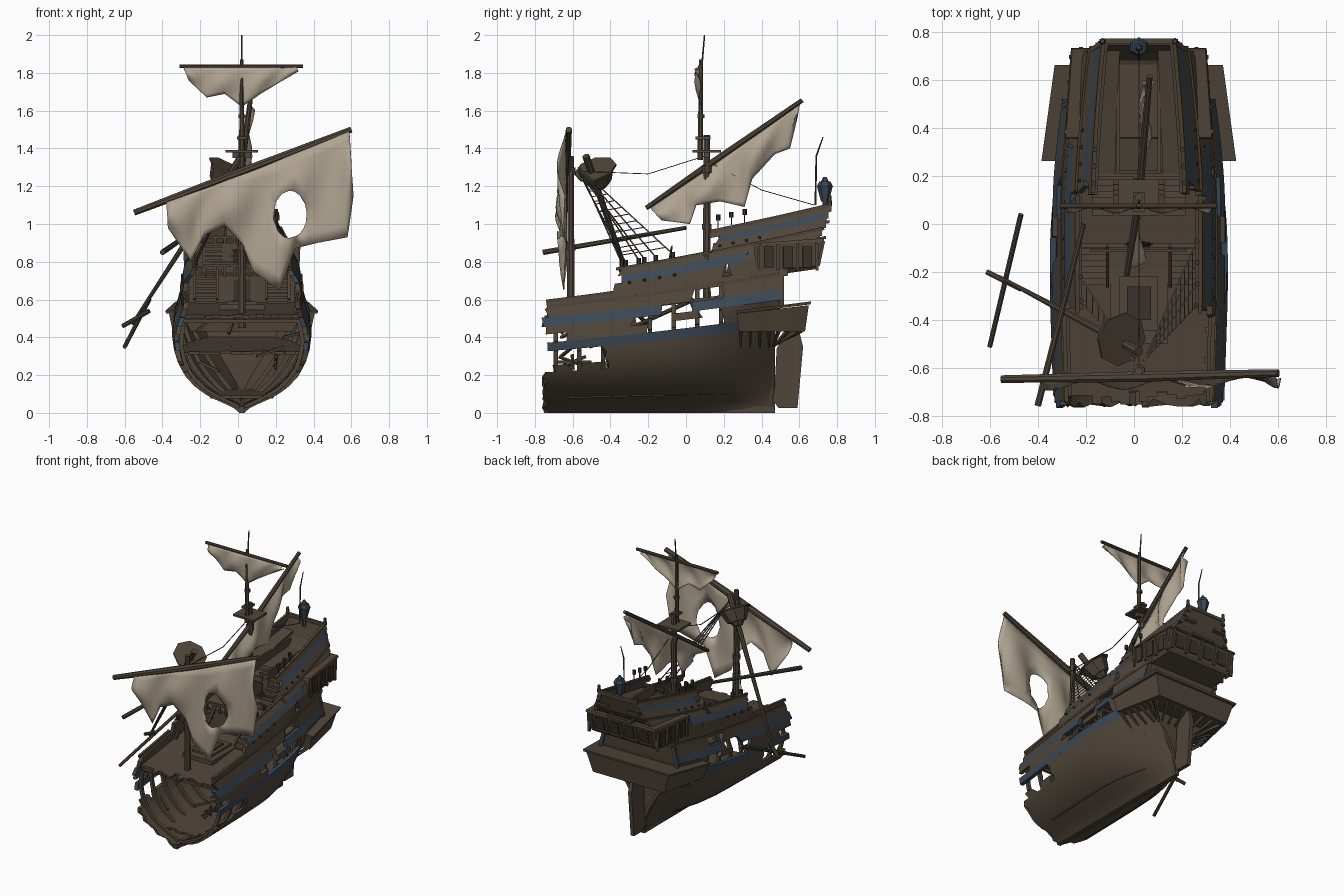
import bpy, bmesh, math, random
from mathutils import Vector as V

if "Cube" in bpy.data.objects:
    bpy.data.objects.remove(bpy.data.objects["Cube"])
random.seed(7)
X = 0.02  # ship centre line


def material(name, rgb):
    m = bpy.data.materials.new(name)
    m.diffuse_color = (*rgb, 1)
    m.use_nodes = True
    m.node_tree.nodes["Principled BSDF"].inputs["Base Color"].default_value = m.diffuse_color
    return m


WOOD, DARK, BLUE, SAIL, ROPE = 0, 1, 2, 3, 4
MATS = [material("weathered wood", (.080, .061, .042)), material("dark wood", (.04, .032, .023)),
        material("faded blue paint", (.042, .065, .093)), material("old canvas", (.44, .375, .285)),
        material("rope", (.10, .085, .068))]


def finish(name, bm, smooth=None, solid=0):
    bmesh.ops.recalc_face_normals(bm, faces=bm.faces)
    me = bpy.data.meshes.new(name)
    bm.to_mesh(me)
    bm.free()
    ob = bpy.data.objects.new(name, me)
    bpy.context.collection.objects.link(ob)
    for m in MATS:
        me.materials.append(m)
    if solid:
        md = ob.modifiers.new("thickness", 'SOLIDIFY')
        md.thickness, md.offset = solid, 0
    if smooth:
        bpy.ops.object.select_all(action='DESELECT')
        ob.select_set(True)
        bpy.context.view_layer.objects.active = ob
        bpy.ops.object.shade_smooth_by_angle(angle=math.radians(smooth))
    return ob


def loft(bm, rings, mat=WOOD):
    vs = [[bm.verts.new(p) for p in r] for r in rings]
    n = len(vs[0])
    fs = [bm.faces.new((a[i], a[(i + 1) % n], b[(i + 1) % n], b[i])) for a, b in zip(vs, vs[1:]) for i in range(n)]
    fs += [bm.faces.new(vs[0]), bm.faces.new(vs[-1])]
    for f in fs:
        f.material_index = mat


def rod(bm, a, b, r1, r2=None, n=8, mat=WOOD):
    a, b = V(a), V(b)
    r2 = r1 if r2 is None else r2
    d = (b - a).normalized()
    u = d.cross(V((0, 0, 1)) if abs(d.z) < .9 else V((0, 1, 0))).normalized()
    w = d.cross(u)
    ang = [2 * math.pi * (i + .5) / n for i in range(n)]
    loft(bm, [[p + (u * math.cos(t) + w * math.sin(t)) * r for t in ang] for p, r in ((a, r1), (b, r2))], mat)


def box(bm, c, s, mat=WOOD, yaw=0):
    k, q = math.cos(yaw), math.sin(yaw)
    ring = [(c[0] + k * x * s[0] / 2 - q * y * s[1] / 2, c[1] + q * x * s[0] / 2 + k * y * s[1] / 2)
            for x, y in ((-1, -1), (1, -1), (1, 1), (-1, 1))]
    loft(bm, [[(x, y, c[2] + h * s[2] / 2) for x, y in ring] for h in (-1, 1)], mat)


def interp(x, pts):
    for (a, p), (b, q) in zip(pts, pts[1:]):
        if x <= b:
            return p + (q - p) * max(0, (x - a) / (b - a))
    return pts[-1][1]


# Hull surface: z0 is the height at the bow break, the sheer rises toward the stern
PROFILE = [(0, .012), (.03, .05), (.07, .145), (.1, .205), (.14, .26), (.19, .308), (.24, .34), (.3, .36), (.37, .37),
           (.45, .36), (.55, .325), (.63, .308), (.7, .262), (.78, .208), (.82, .19)]


def hull(z0, y, s, inset=0):
    d = y + .75
    z = z0 + interp(z0, [(0, 0), (.35, 1), (.5, 1), (.65, 1.55), (.8, 1.6)]) * (.09 * d + .02 * d * d)
    w = interp(z0, PROFILE) * (1 - .22 * max(0, (y - .1) / .65) ** 1.5) * (1 - .09 * max(0, -y - .3))
    w *= 1 - max(0, (y + .15) / .62) ** 2 * (1 - min(1, (z0 / .45) ** 1.2)) if y < .5 else 1
    return V((X + s * max(w - inset, .003), y, z))


# Planking: low edge, high edge, intact stretches, colour
STRAKES = [(0, .215, [(-.745, .47)], 0), (.215, .25, [(-.7, -.62), (-.56, -.44)], 0), (.215, .325, [(-.43, .47)], 0),
           (.325, .37, [(-.72, .3)], BLUE), (.325, .37, [(.3, .48)], 0),
           (.37, .415, [(-.62, -.2), (.2, .5)], 0), (.415, .455, [(-.74, -.28), (-.06, .08), (.2, .52)], 0),
           (.455, .505, [(-.75, -.15), (.03, .52)], BLUE), (.505, .55, [(-.73, .02), (.18, .52)], 0),
           (.55, .585, [(-.73, .54)], 0), (.585, .63, [(-.37, .2), (.22, .54)], 0),
           (.63, .665, [(-.33, .32)], BLUE), (.63, .665, [(.32, .7)], 0), (.665, .70, [(-.36, .1), (.13, .72)], 0),
           (.70, .745, [(.14, .74)], 0), (.745, .775, [(.16, .755)], BLUE), (.775, .805, [(.13, .77)], 0)]
bm = bmesh.new()
for lo, hi, segs, mat in STRAKES:
    nh = max(1, round((hi - lo) / .025)) + 1 if hi < .33 else 2
    hs = [lo + (hi - lo) * j / (nh - 1) for j in range(nh)]
    for s in (-1, 1):
        for a, b in segs:
            ja, jb = ([random.uniform(-.02, .025) for _ in hs] for _ in "ab")
            if b > .44 or b in (.3, .32):
                jb = [0] * nh
            n = max(2, math.ceil((b - a) / .06))
            rings = []
            for i in range(n + 1):
                t = i / n
                ys = [(a + ja[k]) * (1 - t) + (b + jb[k]) * t for k in range(nh)]
                rings.append([hull(h, y, s) for h, y in zip(hs, ys)] +
                             [hull(h, y, s, .026) for h, y in zip(hs[::-1], ys[::-1])])
            loft(bm, rings, mat)
finish("hull_planking", bm, 35)

# Transom, keel and rudder
bm = bmesh.new()
levels = [(0, .46), (.1, .46), (.2, .46), (.32, .47), (.45, .5), (.585, .52), (.63, .535), (.66, .70), (.7, .73), (.8, .765)]
loft(bm, [[hull(z, y, -1), hull(z, y, 1), hull(z, y, 1) - V((0, .02, 0)), hull(z, y, -1) - V((0, .02, 0))]
          for z, y in levels])
box(bm, (X, -.14, .017), (.028, 1.22, .034))
outline = [(.465, .06), (.49, .025), (.59, .025), (.62, .35), (.6, .43), (.53, .43), (.48, .34)]
loft(bm, [[(X + d, y, z) for y, z in outline] for d in (-.014, .014)])
finish("transom_keel_rudder", bm)

# Frames and broken beams inside the hold
bm = bmesh.new()
for k in range(9):
    y = -.69 + k * .125
    for s in (-1, 1):
        top = .56 if k > 2 else random.uniform(.4, .56)
        pts = [hull(.03 + (top - .03) * i / 9, y, s, .035) for i in range(10)]
        for a, b in zip(pts, pts[1:]):
            rod(bm, a, b, .016, n=4)
    if k != 1:
        rod(bm, hull(.48, y, -1, .03), hull(.48, y, 1, .03), .013, n=4)
for x, z, dx, dz in ((-.22, .43, .1, .09), (.24, .4, .12, .03), (-.05, .42, .03, .08), (.1, .3, .14, .05), (-.1, .22, -.1, .05)):
    rod(bm, (x, -.66, z), (x + dx, -.6, z + dz), .01, n=4)
for k in range(4):  # capstan bars
    d = V((.03, math.cos(k * .8), math.sin(k * .8) * .4)) * .1
    rod(bm, V((.2, -.6, .27)) - d, V((.2, -.6, .27)) + d, .009, n=5)
finish("hold_frames", bm)


# Plank decks with ragged front ends
def deck(name, z0, ya, yb, n, ragged, fa=-1, fb=1):
    bm = bmesh.new()
    for i in range(n):
        f = [fa + (fb - fa) * (i + e) / n for e in (0, 1)]
        y0 = ya + random.random() * ragged
        rings = []
        for k in range(7):
            y = y0 + (yb - y0) * k / 6
            p = hull(z0, y, 1, .015)
            row = [(X + (p.x - X) * g, y) for g in f]
            rings.append([(x, y, p.z) for x, y in row] + [(x, y, p.z - .016) for x, y in row[::-1]])
        loft(bm, rings)
    finish(name, bm)


deck("main_deck", .515, -.75, .5, 16, .07)
deck("lower_deck", .29, -.4, .45, 12, .15)
deck("hold_floor", .09, -.72, .4, 6, .1)
deck("quarter_deck", .60, -.1, .52, 14, 0)
deck("poop_deck_left", .735, .2, .76, 3, 0, -1, -.45)
deck("poop_deck_right", .735, .2, .76, 3, 0, .45, 1)
deck("poop_well", .66, .22, .74, 4, 0, -.45, .45)

# Bulkheads, hatch, stairs and helm
bm = bmesh.new()
box(bm, (X, -.09, .655), (.56, .02, .15))
box(bm, (X, .2, .82), (.42, .02, .16))
for x in (-.065, .105):
    box(bm, (x, .46, .93), (.014, .5, .07))
for x, y, z, h in ((X, -.102, .65, .11), (X, .188, .81, .11)):
    box(bm, (x, y, z), (.09, .006, h), DARK)
for w, z, m in ((.24, .56, 0), (.16, .575, 0), (.1, .582, DARK)):
    box(bm, (X, -.33, z), (w, w * 1.4, .03), m)
for s in (-1, 1):
    for i in range(6):
        box(bm, (X + s * .19, -.24 + i * .025, .585 + i * .025), (.11, .028, .012))
        box(bm, (X + s * .15, .05 + i * .025, .755 + i * .025), (.09, .028, .012))
    for e in (.13, .25):
        rod(bm, (X + s * e, -.26, .6), (X + s * e, -.09, .77), .01, n=4)
    for y in (-.11, .19):
        box(bm, (X + s * .11, y, .78 if y < 0 else .93), (.18, .014, .014))
        for k in range(4):
            box(bm, (X + s * (.04 + k * .05), y, .75 if y < 0 else .91), (.012, .012, .06))
for k in range(10):
    c = V((X, -.085, .83))
    p, q = (c + V((math.cos(a), .2 * math.sin(a), math.sin(a))) * .045 for a in (k * .6283, k * .6283 + .6283))
    rod(bm, p, q, .006, n=4, mat=DARK)
    rod(bm, c, c + (p - c) * 1.3, .004, n=4, mat=DARK)
finish("deck_fittings", bm)


# Stern galleries: flared boxes around the stern
def ring(h0, y0, z0, h1, y1, z1):
    return [(X - h0, y0, z0), (X + h0, y0, z0), (X + h1, y1, z1), (X - h1, y1, z1)]


bm = bmesh.new()
loft(bm, [ring(.365, .28, .43, .29, .63, .43), ring(.385, .27, .525, .33, .65, .57)])
loft(bm, [ring(.40, .265, .525, .345, .66, .575), ring(.405, .262, .54, .35, .662, .59)])
for s in (-1, 1):
    for k in range(7):
        y = .29 + k * .05
        rod(bm, (X + s * (.345 - k * .011), y, .435), hull(.25, min(y, .46), s, .01), .014, .005, n=4)
for k in range(6):
    x = X - .2 + k * .08
    rod(bm, (x, .61, .435), (x * .7, .47, .36), .014, .006, n=4)
finish("lower_gallery", bm)
bm = bmesh.new()
loft(bm, [ring(.28, .40, .72, .245, .68, .76), ring(.298, .37, .75, .268, .695, .78),
          ring(.30, .36, .885, .275, .725, .91)])
loft(bm, [ring(.308, .355, .885, .282, .732, .91), ring(.303, .36, .897, .277, .727, .925)])
for s in (-1, 1):
    for k in range(4):
        y = .385 + k * .103
        x = .305 - (y - .36) * .07
        rod(bm, (X + s * (x - .006), y, .755), (X + s * x, y, .9), .011, n=4)
        if k < 3:
            box(bm, (X + s * (x - .004), y + .052, .825), (.008, .05, .11), DARK, s * .07)
for k in range(5):
    x = X - .24 + k * .12
    rod(bm, (x, .70, .78), (x, .728, .91), .012, n=4)
    if k < 4:
        loft(bm, [[(x + a, y + d, z) for a, y, z in ((.025, .7, .80), (.095, .7, .80), (.095, .718, .89), (.025, .718, .89))]
                  for d in (0, .008)], DARK)
finish("upper_gallery_windows", bm)

# Rails along poop and bulwark tops
bm = bmesh.new()
for s in (-1, 1):
    for z0, a, b in ((.81, .13, .77), (.703, -.37, .12), (.59, -.74, -.38), (.70, .14, .73), (.56, -.72, .5)):
        pts = [hull(z0, a + (b - a) * i / 8, s, .004) for i in range(9)]
        for p, q in zip(pts, pts[1:]):
            rod(bm, p, q, .012, n=4)
    for z0, a, st in ((.625, -.3, .08), (.725, .18, .07)):  # timber heads
        for i in range(4):
            p = hull(z0, a + i * st, s)
            rod(bm, p, p + V((s * .012, 0, 0)), .009, .006, n=6, mat=DARK)
    p = hull(.81, .76, s)
    rod(bm, p, p + V((0, 0, .05)), .014, .009, n=6)
    for i in range(4):  # gratings beside the main mast
        rod(bm, (X + s * .04, .12 + i * .022, .8), (X + s * .16, .12 + i * .022, .8), .004, n=4, mat=ROPE)
        rod(bm, (X + s * (.05 + i * .03), .115, .8), (X + s * (.05 + i * .03), .19, .8), .004, n=4, mat=ROPE)
rod(bm, hull(.81, .76, -1), hull(.81, .76, 1), .015, n=4)
finish("rails", bm)

# Masts and spars: start, end, start radius, end radius
SPARS = {"fore_mast": [((X, -.61, .45), (X, -.61, 1.36), .023, .017), ((X, -.61, .86), (X, -.61, .89), .027, .027),
                       ((X, -.61, 1.26), (X, -.61, 1.3), .026, .026)],
         "fore_yard": [((-.55, -.645, 1.06), (.03, -.635, 1.28), .017, .024), ((.03, -.635, 1.28), (.6, -.62, 1.5), .024, .017)],
         "fallen_topmast": [((.02, -.53, 1.36), (-.56, -.22, .47), .02, .008), ((-.47, .04, .6), (-.6, -.51, .35), .012, .011),
                            ((-.61, -.2, .46), (-.47, -.27, .54), .012, .012)],
         "fallen_yard": [((-.4, -.755, .85), (-.21, 0, .98), .015, .011)],
         "main_mast": [((X, .11, .6), (X, .11, 1.47), .023, .018), ((X, .075, 1.34), (X, .08, 1.87), .016, .011),
                       ((X, .085, 1.85), (X, .098, 2), .005, .004), ((X, .11, .97), (X, .11, 1), .028, .028),
                       ((X, .11, 1.27), (X, .11, 1.31), .028, .028), ((X, .08, 1.56), (X, .08, 1.58), .02, .02)],
         "top_yard": [((-.31, .075, 1.835), (.345, .075, 1.835), .011, .011)],
         "lateen_yard": [((-.03, -.21, 1.085), (X, .1, 1.3), .013, .018), ((X, .1, 1.3), (.065, .615, 1.655), .018, .013)]}
for name, parts in SPARS.items():
    bm = bmesh.new()
    for p in parts:
        rod(bm, *p)
    finish(name, bm, 40)

# Lookout platform and the fallen crow's nest
bm = bmesh.new()
box(bm, (X, .11, 1.385), (.17, .15, .014))
box(bm, (X, .11, 1.365), (.1, .03, .03))
box(bm, (X, .09, 1.455), (.05, .08, .014))
c, d = V((-.07, -.47, 1.26)), V((-.47, .25, -.78)).normalized()
rod(bm, c - d * .04, c - d * .03, .115, .115, 8)
rod(bm, c - d * .03, c + d * .05, .10, .065, 8)
rod(bm, c + d * .05, c + d * .08, .05, .03, 8)
finish("lookouts", bm)

# Stern lantern and staff
bm = bmesh.new()
rod(bm, (X, .735, 1.06), (X, .735, 1.13), .014)
for z0, z1, r0, r1 in ((1.12, 1.14, .02, .026), (1.14, 1.2, .026, .042), (1.2, 1.225, .042, .03), (1.225, 1.25, .02, .008)):
    rod(bm, (X, .735, z0), (X, .735, z1), r0, r1, 6, BLUE)
rod(bm, (X, .685, 1.1), (X, .69, 1.36), .005, n=5)
rod(bm, (X, .69, 1.36), (X, .725, 1.46), .005, .003, 5)
finish("stern_lantern", bm)


# Torn sails hanging between a spar and a ragged lower edge
def sail(name, a, b, bottoms, belly, hole=None):
    a, b, belly = V(a), V(b), V(belly)
    bm = bmesh.new()
    n, rows = len(bottoms) - 1, 9
    grid = []
    for i in range(n * 3 + 1):
        k, f = min(i // 3, n - 1), i / 3 - min(i // 3, n - 1)
        t = i / (n * 3)
        low = V(bottoms[k]).lerp(V(bottoms[k + 1]), f)
        grid.append([bm.verts.new(a.lerp(b, t).lerp(low, j / rows) + belly * math.sin(2.8 * j / rows) * (.5 + .5 * math.sin(t * 19 + j * .3)))
                     for j in range(rows + 1)])
    for p, q in zip(grid, grid[1:]):
        for j in range(rows):
            f = bm.faces.new((p[j], q[j], q[j + 1], p[j + 1]))
            f.material_index = SAIL
    if hole:  # tear: faces inside an ellipse are removed, the rim is pulled onto it
        x, z, rx, rz = hole
        r = lambda p: math.hypot((p.x - x) / rx, (p.z - z) / rz)
        bmesh.ops.delete(bm, geom=[f for f in bm.faces if r(f.calc_center_median()) < 1], context='FACES')
        for v in {v for e in bm.edges if e.is_boundary for v in e.verts if r(v.co) < 1.4}:
            k = 1.05 / max(r(v.co), .3)
            v.co.x, v.co.z = x + (v.co.x - x) * k, z + (v.co.z - z) * k
    finish(name, bm, 50, .004)


sail("fore_sail", (-.38, -.655, 1.115), (.59, -.635, 1.49),
     [(x, -.63, z) for x, z in ((-.37, .98), (-.25, .8), (-.18, .94), (-.07, .99), (.02, .9), (.08, .75), (.22, .65),
                                (.3, .87), (.42, .9), (.58, .93), (.61, 1.15))], (0, -.05, 0), (.275, 1.05, .085, .12))
sail("top_sail", (-.29, .07, 1.83), (.31, .07, 1.83),
     [(x, .08, z) for x, z in ((-.26, 1.76), (-.165, 1.67), (-.07, 1.69), (.02, 1.62), (.12, 1.69), (.22, 1.75), (.32, 1.81))],
     (0, -.03, 0))
sail("lateen_sail", (-.03, -.19, 1.085), (.06, .6, 1.63),
     [(X, y, z) for y, z in ((-.13, 1.02), (.02, 1.0), (.055, 1.1), (.18, 1.12), (.31, 1.09), (.35, 1.24), (.47, 1.37),
                             (.55, 1.4), (.59, 1.57))], (.05, 0, 0))


# Shrouds with ratlines and deadeyes, and loose stays
def shrouds(bm, top, feet, steps):
    top, feet = V(top), [V(f) for f in feet]
    for f in feet:
        rod(bm, top, f, .004, n=4, mat=ROPE)
        rod(bm, f - V((0, 0, .02)), f + V((0, 0, .012)), .012, n=6, mat=DARK)
    for i in range(2, steps):
        for p, q in zip(feet, feet[1:]):
            rod(bm, top.lerp(p, i / steps), top.lerp(q, i / steps), .003, n=3, mat=ROPE)


bm = bmesh.new()
shrouds(bm, (X + .02, -.57, 1.3), [hull(.73, y, 1) for y in (-.34, -.25, -.16, -.07)], 13)
shrouds(bm, (X - .02, -.57, 1.28), [hull(.73, y, -1) for y in (-.32, -.22)], 9)
for s in (-1, 1):
    for y in (.17, .24, .31):
        p = hull(.82, y, s)
        rod(bm, p, p + V((0, 0, .06)), .004, n=4, mat=DARK)
        rod(bm, p + V((0, 0, .04)), p + V((0, 0, .07)), .012, n=6, mat=DARK)
for pts in ([(X, -.58, 1.28), (X, -.2, 1.265), (X, .1, 1.36)], [(X, .12, 1.33), (X, .4, 1.18), (X, .68, 1.1)]):
    for p, q in zip(pts, pts[1:]):
        rod(bm, p, q, .003, n=4, mat=ROPE)
finish("rigging", bm)
